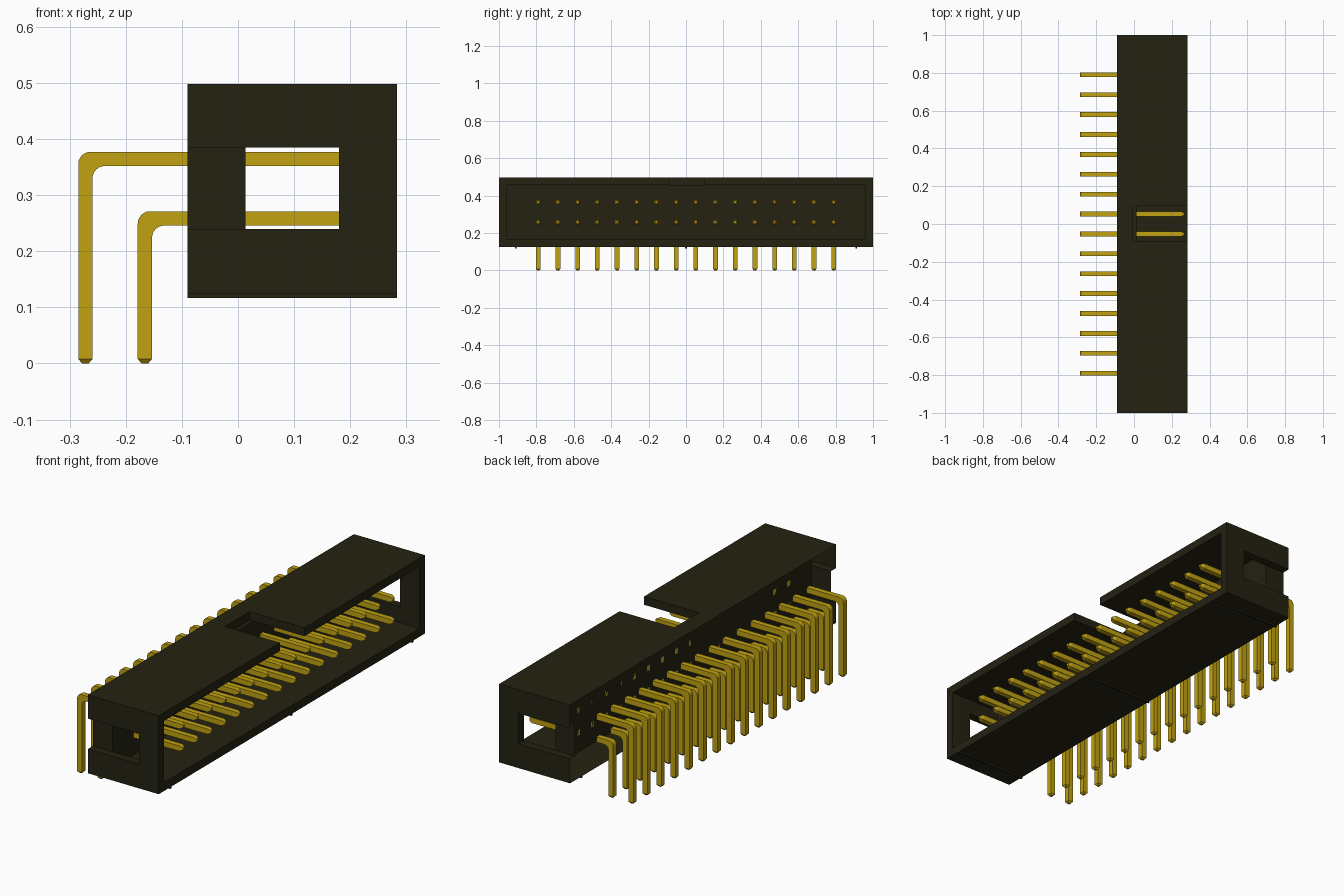
import bpy, bmesh
from math import sin, cos, pi
from mathutils import Vector

cube = bpy.data.objects.get("Cube")
if cube:
    bpy.data.objects.remove(cube, do_unlink=True)


def material(name, rgb):
    m = bpy.data.materials.new(name)
    m.use_nodes = True
    m.diffuse_color = (*rgb, 1)
    m.node_tree.nodes["Principled BSDF"].inputs["Base Color"].default_value = (*rgb, 1)
    return m


BLACK = material("black plastic", (0.018, 0.016, 0.006))
GOLD = material("gold metal", (0.53, 0.36, 0.006))


def link(name, mesh, y=0):
    ob = bpy.data.objects.new(name, mesh)
    ob.location.y = y
    bpy.context.collection.objects.link(ob)
    return ob


def box(name, x, y, z):
    """Box from (low, high) ranges."""
    bm = bmesh.new()
    bmesh.ops.create_cube(bm, size=1)
    for v in bm.verts:
        v.co = Vector([(a + b) / 2 + c * (b - a) for c, (a, b) in zip(v.co, (x, y, z))])
    me = bpy.data.meshes.new(name)
    bm.to_mesh(me)
    bm.free()
    me.materials.append(BLACK)
    return link(name, me)


# Housing dimensions
BACK, FRONT, WALL = -0.09, 0.283, 0.013
LOW, HIGH = 0.125, 0.498
housing = box("housing", (BACK, FRONT), (-1, 1), (LOW, HIGH))


def cut(*ranges):
    cutter = box("cutter", *ranges)
    cutter.hide_render = True
    mod = housing.modifiers.new("cut", "BOOLEAN")
    mod.operation, mod.solver, mod.object = "DIFFERENCE", "EXACT", cutter
    bpy.context.view_layer.objects.active = housing
    bpy.ops.object.modifier_apply(modifier=mod.name)
    bpy.data.objects.remove(cutter, do_unlink=True)


# Mating cavity, key slot in the top, latch windows and notches at both ends
cut((WALL, 0.4), (-0.96, 0.96), (0.165, 0.458))
cut((-0.005, 0.4), (-0.09, 0.095), (0.457, 0.6))
for s in (-1, 1):
    window_z = (0.24, 0.385)
    cut((-0.2, 0.1), tuple(sorted((s * 0.961, s * 1.1))), window_z)
    cut((WALL + 0.0002, 0.18), tuple(sorted((s * 0.9, s * 1.1))), window_z)

# The back of the pin block is open
bm = bmesh.new()
bm.from_mesh(housing.data)
rear = [f for f in bm.faces
        if f.normal.x < -0.9 and f.calc_center_median().x < BACK + 0.001
        and LOW < f.calc_center_median().z < HIGH]
bmesh.ops.delete(bm, geom=rear, context="FACES")
bm.to_mesh(housing.data)
bm.free()

# Thin standoff ribs underneath
for i, y in enumerate((-0.91, 0, 0.91)):
    box(f"standoff_rib_{i + 1}", (BACK, FRONT), (y - 0.005, y + 0.005), (0.117, LOW))


def tube(bm, rings):
    """Square tube through rings of (outer point, inner point, half width)."""
    loops = [[bm.verts.new((p[0], y, p[1]))
              for p, y in ((a, -w), (a, w), (b, w), (b, -w))] for a, b, w in rings]
    for r, q in zip(loops, loops[1:]):
        for k in range(4):
            n = (k + 1) % 4
            bm.faces.new((r[k], r[n], q[n], q[k]))
    bm.faces.new(loops[0][::-1])
    bm.faces.new(loops[-1])


H, TIP, R = 0.0127, 0.006, 0.022


def pin_mesh(name, z, x):
    """Bent pin: contact at height z, solder leg at x."""
    bm = bmesh.new()
    # Straight contact with a tapered tip
    tube(bm, [((px, z + h), (px, z - h), h)
              for px, h in ((WALL, H), (0.252, H), (0.267, TIP))])
    # Rear part, rounded elbow and tapered leg
    rings = [((BACK, z + H), (BACK, z - H), H)]
    for i in range(7):
        a = pi / 2 + i * pi / 12
        outer = (x - H + R + R * cos(a), z + H - R + R * sin(a))
        inner = (x + H + R + R * cos(a), z - H - R + R * sin(a))
        rings.append((outer, inner, H))
    rings += [((x - h, pz), (x + h, pz), h) for pz, h in ((0.008, H), (0, TIP))]
    tube(bm, rings)
    bmesh.ops.recalc_face_normals(bm, faces=bm.faces)
    me = bpy.data.meshes.new(name)
    bm.to_mesh(me)
    bm.free()
    me.materials.append(GOLD)
    return me


# Two rows of sixteen pins
for row, z, x in (("upper", 0.3645, -0.272), ("lower", 0.2585, -0.166)):
    mesh = pin_mesh(f"{row}_pin", z, x)
    for i in range(16):
        link(f"{row}_pin_{i + 1}", mesh, (i - 7.5) * 0.1053)
